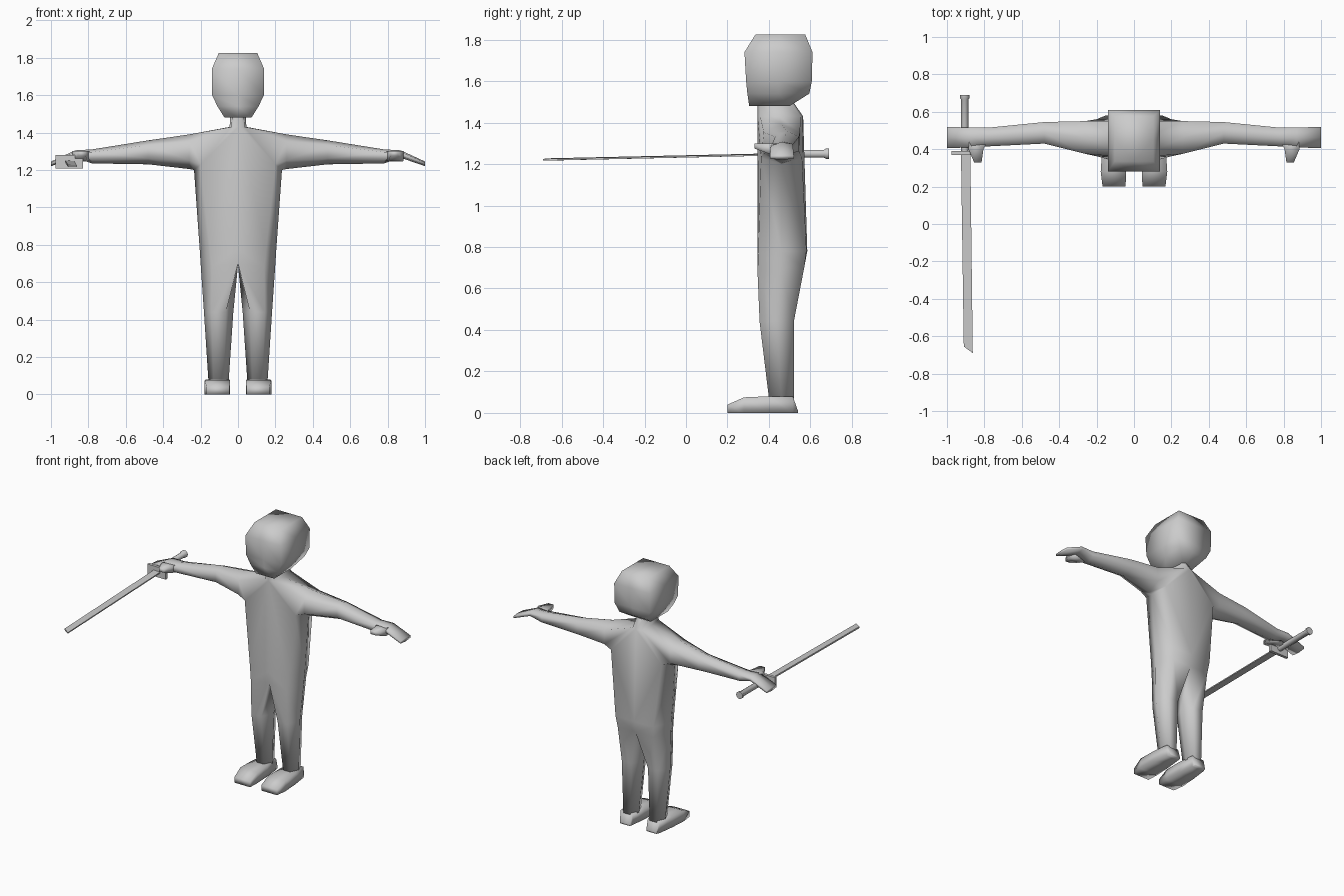
import bpy, bmesh, math
from mathutils import Vector

cube = bpy.data.objects.get("Cube")
if cube:
    bpy.data.objects.remove(cube, do_unlink=True)

grey = bpy.data.materials.new("plain grey")
grey.use_nodes = True
grey.diffuse_color = (0.6, 0.6, 0.6, 1)
grey.node_tree.nodes["Principled BSDF"].inputs["Base Color"].default_value = (0.6, 0.6, 0.6, 1)


def finish(bm, name, mirror=False, angle=180):
    bmesh.ops.recalc_face_normals(bm, faces=bm.faces)
    mesh = bpy.data.meshes.new(name)
    bm.to_mesh(mesh)
    bm.free()
    mesh.materials.append(grey)
    ob = bpy.data.objects.new(name, mesh)
    bpy.context.collection.objects.link(ob)
    if mirror:
        mod = ob.modifiers.new("mirror", 'MIRROR')
        mod.use_clip = True
    bpy.ops.object.select_all(action='DESELECT')
    ob.select_set(True)
    bpy.context.view_layer.objects.active = ob
    if angle >= 180:
        bpy.ops.object.shade_smooth()
    else:
        bpy.ops.object.shade_smooth_by_angle(angle=math.radians(angle))
    return ob


def ring(bm, points):
    return [bm.verts.new(p) for p in points]


def bridge(bm, a, b, closed=True):
    n = len(a)
    for i in range(n if closed else n - 1):
        j = (i + 1) % n
        bm.faces.new((a[i], a[j], b[j], b[i]))


def loft(bm, rings, cap_start=True):
    loops = [r if isinstance(r[0], bmesh.types.BMVert) else ring(bm, r) for r in rings]
    for a, b in zip(loops, loops[1:]):
        bridge(bm, a, b)
    if cap_start:
        bm.faces.new(loops[0])
    bm.faces.new(loops[-1])


def half_ring(z, yf, ys, yb, wide, side, inset=0.012):
    # front centre, front corner, side, back corner, back centre
    return [(0, yf, z), (wide, yf + inset, z), (side, ys, z), (wide, yb - inset, z), (0, yb, z)]


def arm_ring(x, y0, y1, z0, z1):
    ym, h = (y0 + y1) / 2, z1 - z0
    hi, lo = z1 - h * 0.2, z0 + h * 0.25
    return [(x, y0, hi), (x, ym, z1), (x, y1, hi), (x, y1, lo), (x, ym, z0), (x, y0, lo)]


def leg_ring(z, x0, x1, y0, y1):
    ym, q = (y0 + y1) / 2, (x1 - x0) * 0.25
    return [(x0 + q, y0, z), (x1 - q, y0, z), (x1, ym, z), (x1 - q, y1, z), (x0 + q, y1, z), (x0, ym, z)]


def box_ring_y(y, x0, x1, z0, z1):
    return [(x0, y, z0), (x1, y, z0), (x1, y, z1), (x0, y, z1)]


# Body: neck, torso, arm and leg as one mirrored half
bm = bmesh.new()
neck = ring(bm, half_ring(1.51, 0.345, 0.43, 0.51, 0.03, 0.04))
base = ring(bm, half_ring(1.43, 0.345, 0.45, 0.565, 0.035, 0.045))
waist = ring(bm, half_ring(0.78, 0.345, 0.46, 0.585, 0.15, 0.205, 0.004))
pit = ring(bm, [(0.2, 0.362, 1.23), (0.235, 0.46, 1.2), (0.2, 0.56, 1.23)])
hips = ring(bm, [(0, 0.35, 0.7), (0.14, 0.345, 0.68), (0.2, 0.455, 0.7),
                 (0.14, 0.57, 0.7), (0, 0.57, 0.7), (0, 0.46, 0.69)])
bridge(bm, neck, base, False)
bridge(bm, pit, waist[1:4], False)
bridge(bm, waist, hips[:5], False)
# Chest wedge and V-shaped back
bm.faces.new((base[0], waist[1], waist[0]))
bm.faces.new((base[0], base[1], pit[0]))
bm.faces.new((base[0], pit[0], waist[1]))
bm.faces.new((base[4], base[3], pit[2]))
bm.faces.new((base[4], pit[2], waist[4]))
bm.faces.new((pit[2], waist[3], waist[4]))
# Arm and flat hand
loft(bm, [[base[1], base[2], base[3], pit[2], pit[1], pit[0]],
          arm_ring(0.26, 0.375, 0.55, 1.205, 1.39),
          arm_ring(0.48, 0.43, 0.545, 1.23, 1.358),
          arm_ring(0.78, 0.415, 0.515, 1.235, 1.31),
          arm_ring(0.87, 0.41, 0.515, 1.265, 1.305),
          arm_ring(1.0, 0.405, 0.52, 1.22, 1.245)], False)
# Leg
loft(bm, [hips, leg_ring(0.44, 0.025, 0.182, 0.355, 0.52),
          leg_ring(0.07, 0.05, 0.158, 0.4, 0.52)], False)
finish(bm, "body", True)

# Thumbs
bm = bmesh.new()
loft(bm, [box_ring_y(y, *r) for y, r in (
    (0.45, (0.78, 0.88, 1.245, 1.295)), (0.4, (0.805, 0.885, 1.25, 1.3)),
    (0.33, (0.815, 0.855, 1.275, 1.3)))])
finish(bm, "thumbs", True)

# Feet
bm = bmesh.new()
loft(bm, [box_ring_y(y, a, b, 0, z) for y, a, b, z in (
    (0.54, 0.065, 0.145, 0.01), (0.515, 0.06, 0.155, 0.08), (0.4, 0.048, 0.17, 0.08),
    (0.28, 0.042, 0.178, 0.075), (0.2, 0.045, 0.168, 0.04))])
finish(bm, "feet", True)

# Head: rounded block with a narrow chin
bm = bmesh.new()
loops = []
for z, w, y0, y1 in ((1.825, 0.103, 0.335, 0.575), (1.74, 0.14, 0.282, 0.61),
                     (1.6, 0.138, 0.29, 0.607), (1.54, 0.11, 0.296, 0.595),
                     (1.48, 0.072, 0.305, 0.5)):
    ym = (y0 + y1) / 2
    loops.append([(-w, y0, z), (0, y0, z), (w, y0, z), (w, ym, z),
                  (w, y1, z), (0, y1, z), (-w, y1, z), (-w, ym, z)])
loft(bm, loops)
finish(bm, "head")


# Sword held in the right hand
def round_ring(y, r, x=-0.905, z=1.25, sides=10):
    return [(x + r * math.cos(2 * math.pi * i / sides), y,
             z + r * math.sin(2 * math.pi * i / sides)) for i in range(sides)]


bm = bmesh.new()
loft(bm, [round_ring(y, r) for y, r in ((0.38, 0.02), (0.665, 0.02), (0.675, 0.026), (0.69, 0.026))])
finish(bm, "sword_handle", angle=40)

bm = bmesh.new()
loft(bm, [box_ring_y(y, -0.975, -0.83, 1.207, 1.28) for y in (0.37, 0.39)])
finish(bm, "sword_guard", angle=30)

bm = bmesh.new()
left, right = (-0.875, -0.862), (-0.925, -0.91)
rows = []
for i, (yl, yr, z) in enumerate(((0.38, 0.38, 1.245), (-0.69, -0.655, 1.222))):
    rows.append([(right[i], yr, z - 0.005), (left[i], yl, z - 0.005),
                 (left[i], yl, z + 0.003), (right[i], yr, z + 0.006)])
loft(bm, rows)
finish(bm, "sword_blade", angle=30)
